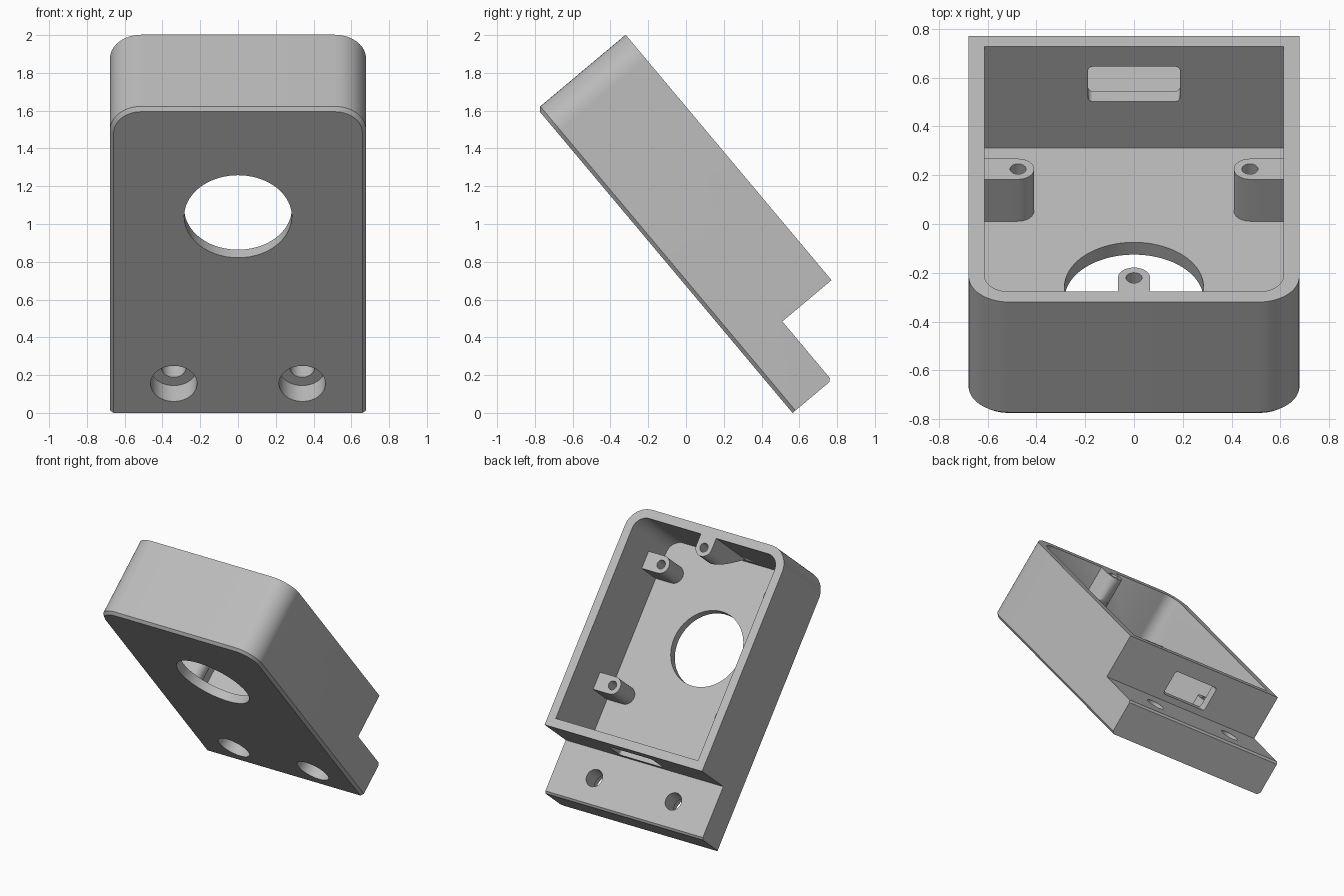
import bpy, bmesh
from math import sin, cos, pi, radians
from mathutils import Matrix, Vector

if "Cube" in bpy.data.objects:
    bpy.data.objects.remove(bpy.data.objects["Cube"], do_unlink=True)

# Box frame: x across, u up the slope, n out of the open side
TILT = radians(50)
FRAME = Matrix(((-1, 0, 0), (0, -cos(TILT), sin(TILT)), (0, sin(TILT), cos(TILT))))
BOTTOM, STEP, TOP = -0.363, 0.043, 1.739
FRONT, TAB, RIM = 0.432, 0.702, 1.042
HALF, WALL = 0.678, 0.066
FLOOR = FRONT + WALL

grey = bpy.data.materials.new("light_grey")
grey.use_nodes = True
colour = (0.5, 0.5, 0.5, 1)
grey.diffuse_color = colour
grey.node_tree.nodes["Principled BSDF"].inputs["Base Color"].default_value = colour


def arc(cx, cy, r, start, end, steps=12):
    if r == 0:
        return [(cx, cy)]
    angles = [radians(start + (end - start) * i / steps) for i in range(steps + 1)]
    return [(cx + r * cos(a), cy + r * sin(a)) for a in angles]


def outline(half, low, high, r_top, r_low=0):
    """Rectangle with rounded top and bottom corners."""
    return (arc(half - r_low, low + r_low, r_low, -90, 0)
            + arc(half - r_top, high - r_top, r_top, 0, 90)
            + arc(r_top - half, high - r_top, r_top, 90, 180)
            + arc(r_low - half, low + r_low, r_low, 180, 270))


def level(points, n):
    return [(x, u, n) for x, u in points]


def loft(name, layers):
    """Closed solid through matching rings of points."""
    bm = bmesh.new()
    rings = [[bm.verts.new(FRAME @ Vector(p)) for p in ring] for ring in layers]
    count = len(rings[0])
    for a, b in zip(rings, rings[1:]):
        for i in range(count):
            j = (i + 1) % count
            bm.faces.new((a[i], a[j], b[j], b[i]))
    bm.faces.new(rings[0])
    bm.faces.new(rings[-1])
    bmesh.ops.recalc_face_normals(bm, faces=bm.faces)
    mesh = bpy.data.meshes.new(name)
    bm.to_mesh(mesh)
    bm.free()
    mesh.materials.append(grey)
    obj = bpy.data.objects.new(name, mesh)
    bpy.context.collection.objects.link(obj)
    return obj


def cylinder(name, x, u, r, low, high, steps=48):
    ring = arc(x, u, r, 0, 360, steps)[:-1]
    return loft(name, [level(ring, low), level(ring, high)])


def combine(target, tool, operation):
    mod = target.modifiers.new(tool.name, 'BOOLEAN')
    mod.operation, mod.object, mod.solver = operation, tool, 'EXACT'
    bpy.context.view_layer.objects.active = target
    bpy.ops.object.modifier_apply(modifier=mod.name)
    bpy.data.objects.remove(tool, do_unlink=True)


def cut(target, tool):
    combine(target, tool, 'DIFFERENCE')


# Outer shell with a chamfered front face
c = 0.02
shell = outline(HALF, BOTTOM, TOP, 0.165)
face = outline(HALF - c, BOTTOM, TOP - c, 0.165 - c)
case = loft("sloped_case", [level(face, FRONT), level(shell, FRONT + c), level(shell, RIM)])

# Step above the mounting tab, with a small bevel at the tab's end
profile = [(STEP, TAB), (STEP, 2), (-1, 2), (-1, TAB - 0.015),
           (BOTTOM, TAB - 0.015), (BOTTOM + 0.015, TAB)]
cut(case, loft("step_cutter", [[(x, u, n) for u, n in profile] for x in (-1, 1)]))

# Inner cavity
cavity = outline(HALF - WALL, STEP + WALL, TOP - WALL, 0.1)
cut(case, loft("cavity_cutter", [level(cavity, FLOOR), level(cavity, 2)]))

# Screw posts on the side walls
POST_R, POST_TOP = 0.066, 0.722
for side in (-1, 1):
    for u in (0.51, 1.44):
        end = arc(-0.475, u, POST_R, -90, 90)
        shape = [(-HALF + 0.03, u - POST_R)] + end + [(-HALF + 0.03, u + POST_R)]
        shape = [(-side * x, v) for x, v in shape]
        combine(case, loft("side_post", [level(shape, FLOOR - 0.03), level(shape, POST_TOP)]), 'UNION')
        cut(case, cylinder("side_post_hole", side * 0.475, u, 0.033, FLOOR + 0.04, 1, 24))

# Hanging screw post on the top wall, with a slanted underside
inner_top = TOP - WALL
end = arc(0, 1.585, POST_R, 180, 360)
shape = [(-POST_R, inner_top + 0.03)] + end + [(POST_R, inner_top + 0.03)]
underside = [(x, u, 0.57 + 1.96 * (inner_top - u)) for x, u in shape]
combine(case, loft("top_post", [underside, level(shape, RIM)]), 'UNION')
cut(case, cylinder("top_post_hole", 0, 1.585, 0.033, 0.82, 2, 24))

# Round window in the front face
cut(case, cylinder("window_cutter", 0, 0.995, 0.285, 0.3, FLOOR + 0.05, 72))

# Counterbored mounting holes through the tab
for x in (-0.34, 0.34):
    cut(case, cylinder("counterbore_cutter", x, -0.16, 0.123, 0.3, FRONT + 0.13))
    cut(case, cylinder("bolt_cutter", x, -0.16, 0.065, 0.3, 0.9, 32))

# Cable slot through the lower wall
slot = outline(0.188, 0.747, 0.933, 0.02, 0.02)
cut(case, loft("slot_cutter", [[(x, u, n) for x, n in slot] for u in (STEP - 0.05, STEP + WALL + 0.05)]))

# Smooth the curved walls, keep the edges sharp
bpy.ops.object.select_all(action='DESELECT')
case.select_set(True)
bpy.context.view_layer.objects.active = case
bpy.ops.object.shade_smooth_by_angle(angle=radians(30))
